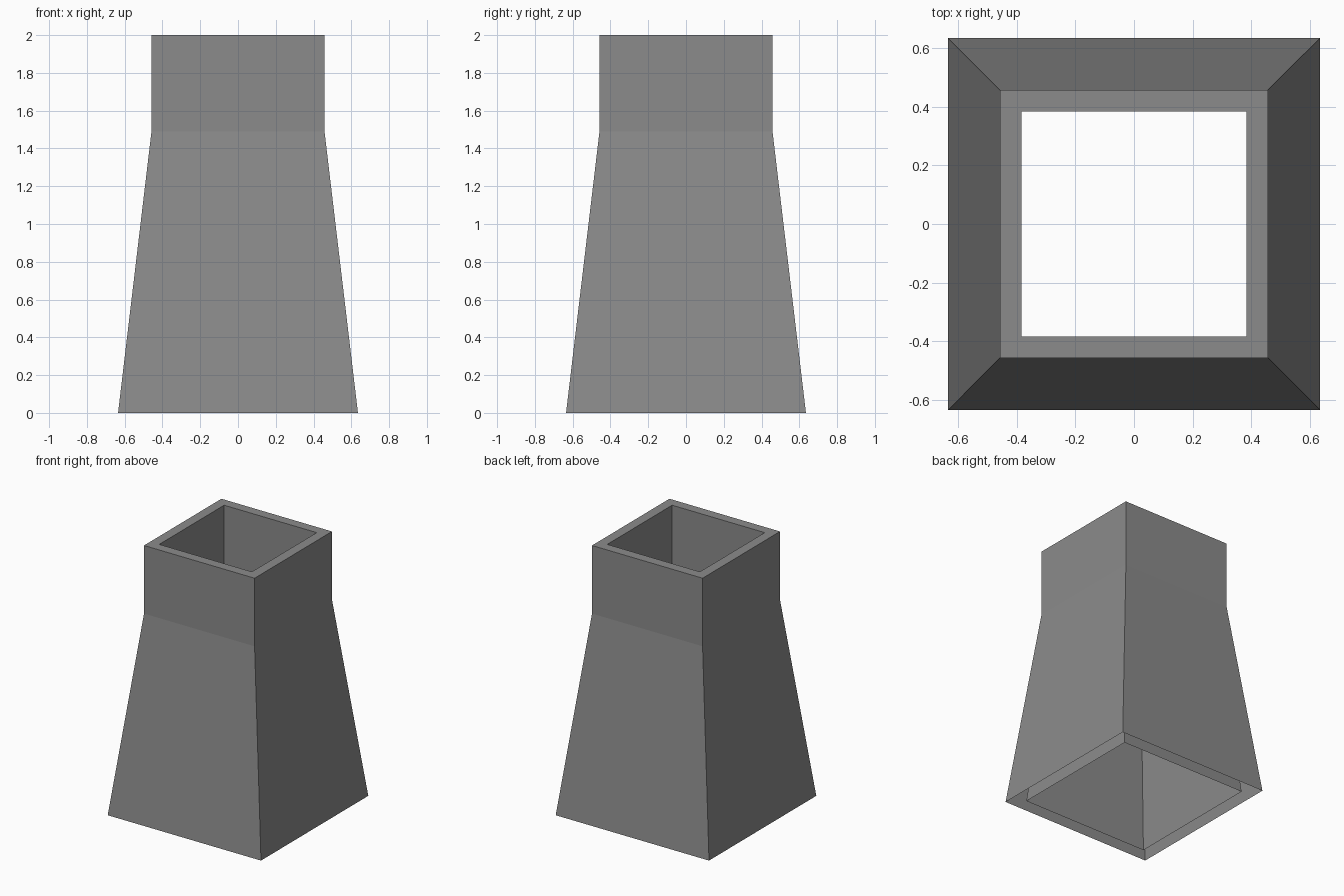
import bpy
import bmesh

if "Cube" in bpy.data.objects:
    bpy.data.objects.remove(bpy.data.objects["Cube"])

# One plain grey for the whole tower
grey = bpy.data.materials.new("concrete_grey")
grey.use_nodes = True
colour = (0.26, 0.26, 0.26, 1)
grey.diffuse_color = colour
grey.node_tree.nodes["Principled BSDF"].inputs["Base Color"].default_value = colour


def square_ring(bm, half, z):
    corners = ((-1, -1), (1, -1), (1, 1), (-1, 1))
    return [bm.verts.new((x * half, y * half, z)) for x, y in corners]


def bridge(bm, lower, upper):
    for i in range(4):
        j = (i + 1) % 4
        bm.faces.new((lower[i], lower[j], upper[j], upper[i]))


# Half widths and heights: tapered base, neck, top
OUTER = [(0.635, 0), (0.458, 1.49), (0.458, 2)]
INNER_SCALE = 0.838

bm = bmesh.new()
outer = [square_ring(bm, half, z) for half, z in OUTER]
inner = [square_ring(bm, half * INNER_SCALE, z) for half, z in OUTER]

# Outer shell, flat top rim, inner shell; the underside gap stays open
path = outer + inner[::-1]
for lower, upper in zip(path, path[1:]):
    bridge(bm, lower, upper)

mesh = bpy.data.meshes.new("tower_shell")
bm.to_mesh(mesh)
bm.free()
mesh.materials.append(grey)
tower = bpy.data.objects.new("tower_shell", mesh)
bpy.context.collection.objects.link(tower)
